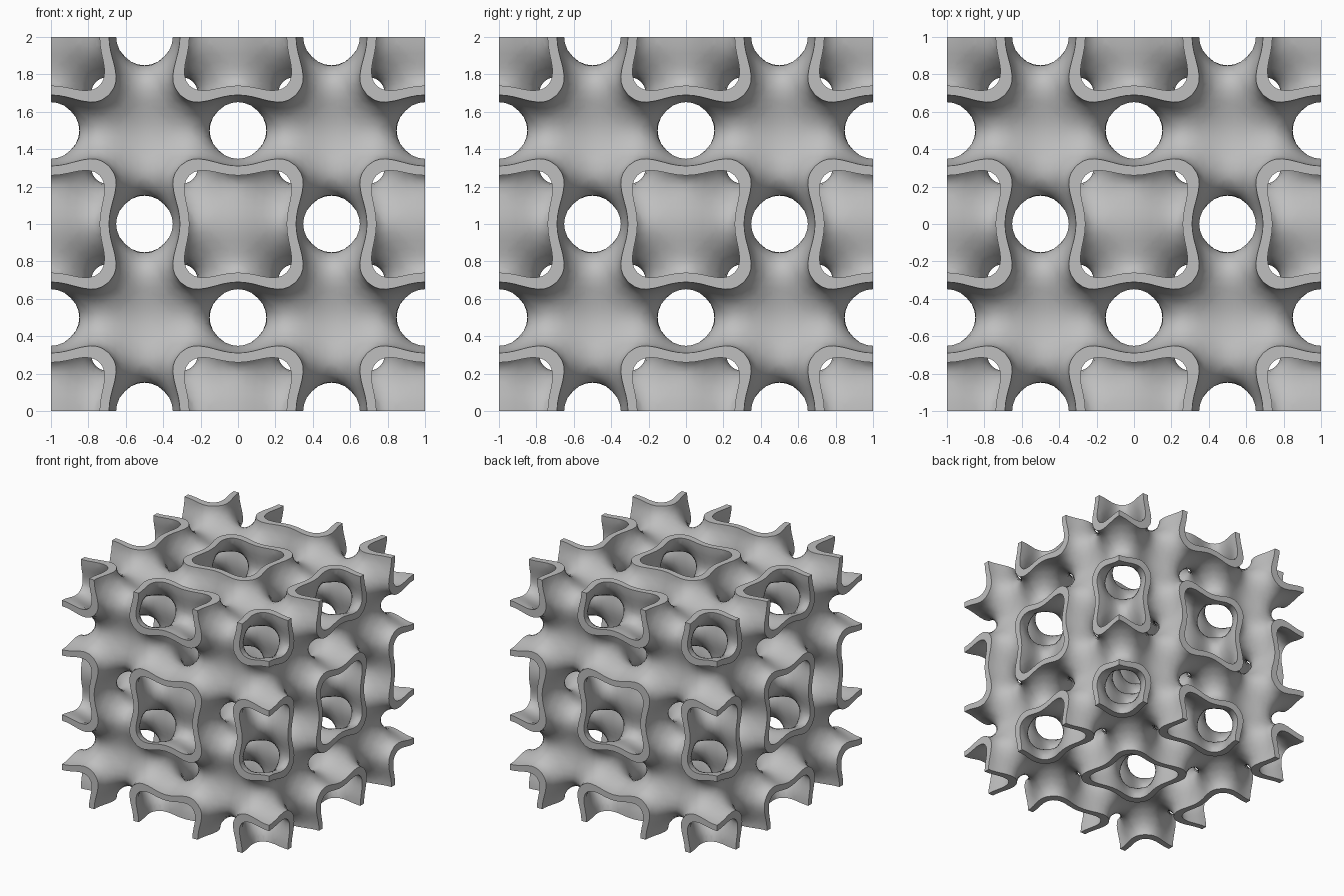
import bpy
import bmesh
from math import cos, sin, tau
from mathutils import Vector

CELLS = 48            # mesh cells along each side of the block
STEP = 2 / CELLS
LEVEL = 0.75          # field value at the two skins of the wall

cube = bpy.data.objects.get("Cube")
if cube:
    bpy.data.objects.remove(cube, do_unlink=True)


def field_from_cosines(a, b, c):
    """Periodic body-centred lattice field; the wall follows its zero level."""
    return 2 * (a * b + b * c + c * a) - 2 * (a * a + b * b + c * c) + 3


def project(point, level):
    """Slide a point along the field gradient until it reaches a level."""
    p = point.copy()
    for _ in range(8):
        a, b, c = (cos(tau * v) for v in p)
        total = a + b + c
        slope = Vector([-tau * sin(tau * v) * (2 * total - 6 * k)
                        for v, k in zip(p, (a, b, c))])
        error = level - field_from_cosines(a, b, c)
        if abs(error) < 1e-5:
            break
        p += slope * (error / max(slope.length_squared, 1e-6))
    return p


def lattice_sheet():
    """Mid-surface as quads: one vertex per crossed cell, one quad per crossed edge."""
    count = CELLS + 2
    coords = [-1 + (i - 0.5) * STEP for i in range(count)]
    cosines = [cos(tau * v) for v in coords]
    values = [[[field_from_cosines(a, b, c) for c in cosines]
               for b in cosines] for a in cosines]
    crossings, quads = {}, []
    for i in range(count):
        for j in range(count):
            for k in range(count):
                start = values[i][j][k]
                for axis in range(3):
                    end_index = [i, j, k]
                    end_index[axis] += 1
                    if end_index[axis] >= count:
                        continue
                    x, y, z = end_index
                    end = values[x][y][z]
                    if (start > 0) == (end > 0):
                        continue
                    hit = Vector((coords[i], coords[j], coords[k]))
                    hit[axis] += STEP * start / (start - end)
                    ring = []
                    for u, v in ((0, 0), (1, 0), (1, 1), (0, 1)):
                        cell = [i, j, k]
                        cell[(axis + 1) % 3] -= u
                        cell[(axis + 2) % 3] -= v
                        if min(cell) >= 0 and max(cell) <= CELLS:
                            ring.append(tuple(cell))
                            crossings.setdefault(tuple(cell), []).append(hit)
                    if len(ring) == 4:
                        quads.append(ring if start > 0 else ring[::-1])
    points = {cell: sum(hits, Vector()) / len(hits)
              for cell, hits in crossings.items()}
    return points, quads


def build_wall():
    points, quads = lattice_sheet()
    used = {cell for quad in quads for cell in quad}
    bm = bmesh.new()
    lift = Vector((0, 0, 1))

    # Two skins, one on each side of the mid-surface
    inner, outer = {}, {}
    for cell in used:
        middle = project(points[cell], 0)
        inner[cell] = bm.verts.new(project(middle, LEVEL) + lift)
        outer[cell] = bm.verts.new(project(middle, -LEVEL) + lift)
    edge_use = {}
    for quad in quads:
        bm.faces.new([outer[c] for c in quad])
        bm.faces.new([inner[c] for c in reversed(quad)])
        for a, b in zip(quad, quad[1:] + quad[:1]):
            edge_use.setdefault(frozenset((a, b)), []).append((a, b))

    # Flat cut rims where the wall meets the sides of the block
    for uses in edge_use.values():
        if len(uses) == 1:
            a, b = uses[0]
            bm.faces.new((outer[b], outer[a], inner[a], inner[b]))

    bmesh.ops.recalc_face_normals(bm, faces=bm.faces)
    mesh = bpy.data.meshes.new("lattice_wall")
    bm.to_mesh(mesh)
    bm.free()
    wall = bpy.data.objects.new("lattice_wall", mesh)
    bpy.context.collection.objects.link(wall)
    return wall


# Single plain grey finish
grey = bpy.data.materials.new("plain_grey")
grey.use_nodes = True
colour = (0.52, 0.52, 0.52, 1)
grey.diffuse_color = colour
grey.node_tree.nodes["Principled BSDF"].inputs["Base Color"].default_value = colour

lattice = build_wall()
lattice.data.materials.append(grey)

# Smooth skins with crisp rims
bpy.ops.object.select_all(action="DESELECT")
lattice.select_set(True)
bpy.context.view_layer.objects.active = lattice
bpy.ops.object.shade_smooth_by_angle(angle=0.7)
